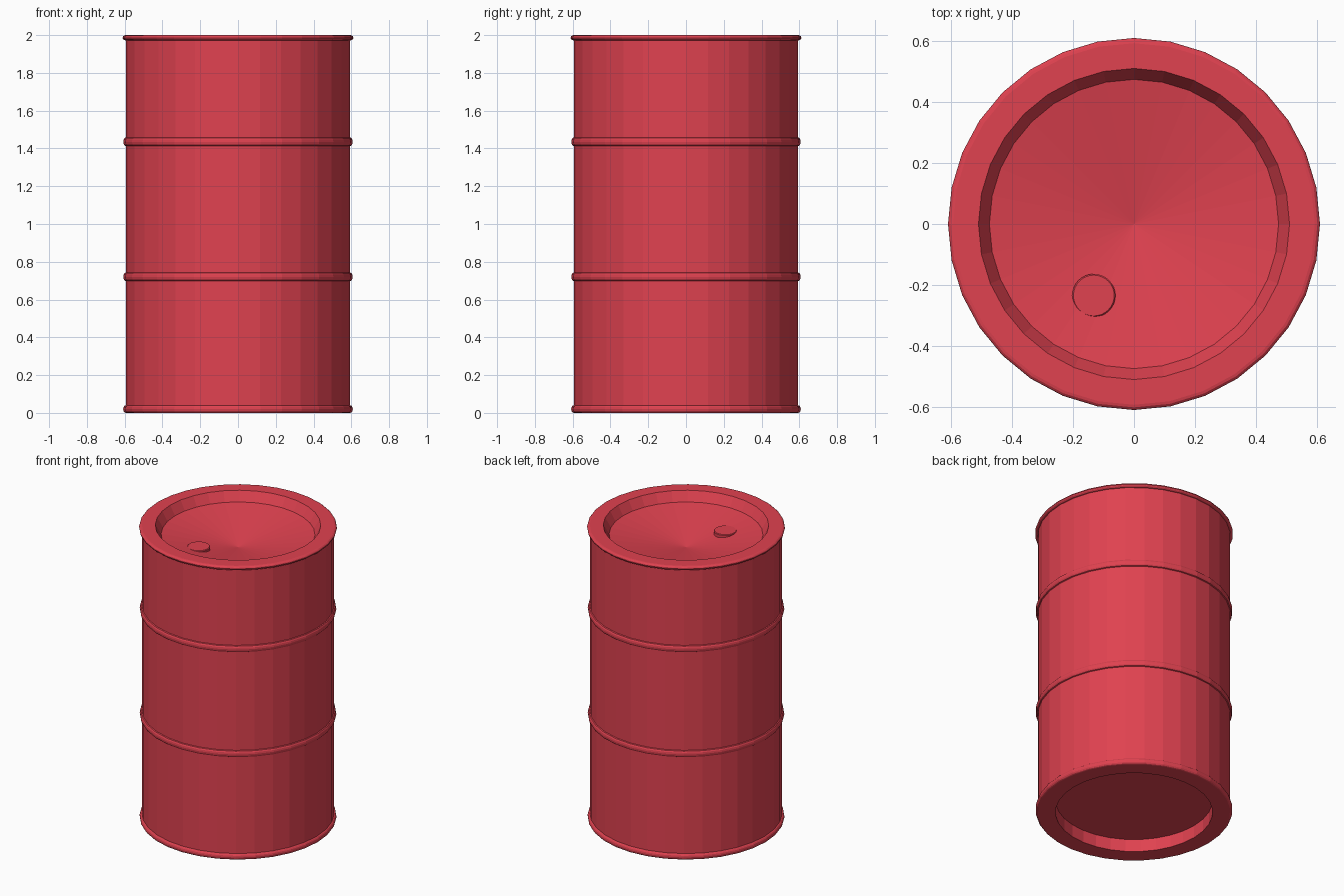
import bpy, bmesh, math

if "Cube" in bpy.data.objects:
    bpy.data.objects.remove(bpy.data.objects["Cube"])

SIDES = 32

red = bpy.data.materials.new("barrel red")
red.diffuse_color = (0.745, 0.054, 0.08, 1)
red.use_nodes = True
red.node_tree.nodes["Principled BSDF"].inputs["Base Color"].default_value = red.diffuse_color


def lathe(name, profile, sides=SIDES, loc=(0, 0, 0), closed=False):
    """Spin (radius, z) points around z; radius 0 becomes a single pole."""
    bm = bmesh.new()
    rings = []
    for r, z in profile:
        if r == 0:
            rings.append([bm.verts.new((0, 0, z))] * sides)
        else:
            rings.append([bm.verts.new((r * math.cos(2 * math.pi * i / sides),
                                        r * math.sin(2 * math.pi * i / sides), z))
                          for i in range(sides)])
    pairs = list(zip(rings, rings[1:]))
    if closed:
        pairs.append((rings[-1], rings[0]))
    for a, b in pairs:
        for i in range(sides):
            j = (i + 1) % sides
            bm.faces.new(dict.fromkeys((a[i], a[j], b[j], b[i])))
    bmesh.ops.recalc_face_normals(bm, faces=bm.faces)
    mesh = bpy.data.meshes.new(name)
    bm.to_mesh(mesh)
    bm.free()
    mesh.materials.append(red)
    ob = bpy.data.objects.new(name, mesh)
    ob.location = loc
    bpy.context.collection.objects.link(ob)
    return ob


def bulge(r, depth, z0, z1, steps=6):
    """Half-round outline from z0 up to z1, standing out from radius r."""
    mid, half = (z0 + z1) / 2, (z1 - z0) / 2
    return [(r + depth * math.cos(a), mid + half * math.sin(a))
            for a in (math.pi * (k / steps - 0.5) for k in range(steps + 1))]


# Shell: recessed base, rolled rims, straight wall, dished lid
shell = [(0, 0.085), (0.485, 0.085), (0.485, 0.0)]
shell += bulge(0.594, 0.014, 0.0, 0.04)
shell += bulge(0.594, 0.017, 1.972, 2.0)
shell += [(0.511, 2.0), (0.475, 1.937), (0, 1.85)]
lathe("barrel_shell", shell)

# Two rolling hoops around the wall
for label, z in (("lower", 0.72), ("upper", 1.435)):
    hoop = [(0.58, z - 0.023)] + bulge(0.594, 0.013, z - 0.023, z + 0.023) + [(0.58, z + 0.023)]
    lathe(label + "_hoop", hoop, closed=True)

# Filler plug in the lid
lathe("filler_plug", [(0, -0.05), (0.071, -0.05), (0.071, -0.004), (0.067, 0), (0, 0)],
      loc=(-0.132, -0.235, 1.912))
